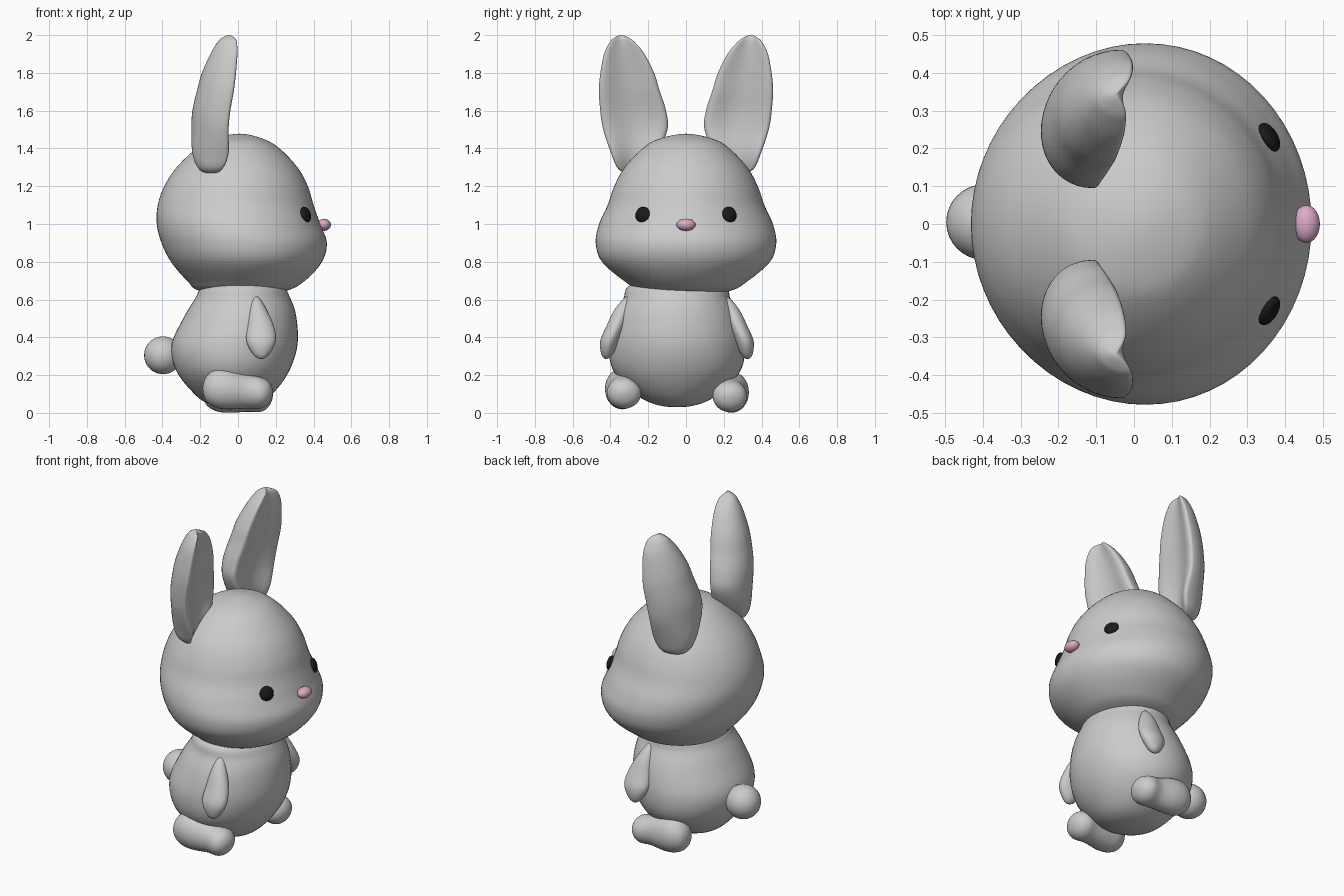
import bpy, bmesh, math
from mathutils import Matrix, Vector

if "Cube" in bpy.data.objects:
    bpy.data.objects.remove(bpy.data.objects["Cube"])


def spline(rows, steps):
    """Smoothly interpolate section rows; both ends close as round domes."""
    def phantom(pole, nxt):
        p = [2 * a - b for a, b in zip(pole, nxt)]
        p[0] = nxt[0]
        return p
    pts = [phantom(rows[0], rows[1])] + list(rows) + [phantom(rows[-1], rows[-2])]
    out = []
    for i in range(1, len(pts) - 2):
        a, b, c, d = pts[i - 1:i + 3]
        for s in range(steps):
            t = s / steps
            out.append([0.5 * (2 * q + (r - p) * t + (2 * p - 5 * q + 4 * r - u) * t * t
                               + (3 * q - p - 3 * r + u) * t ** 3)
                        for p, q, r, u in zip(a, b, c, d)])
    return out + [list(rows[-1])]


def finish(name, bm, color=None):
    bmesh.ops.remove_doubles(bm, verts=bm.verts, dist=1e-5)
    bmesh.ops.recalc_face_normals(bm, faces=bm.faces)
    for f in bm.faces:
        f.smooth = True
    me = bpy.data.meshes.new(name)
    bm.to_mesh(me)
    bm.free()
    ob = bpy.data.objects.new(name, me)
    bpy.context.collection.objects.link(ob)
    if color:
        mat = bpy.data.materials.get(name.split("_")[0]) or bpy.data.materials.new(name.split("_")[0])
        mat.diffuse_color = color
        mat.use_nodes = True
        mat.node_tree.nodes["Principled BSDF"].inputs["Base Color"].default_value = mat.diffuse_color
        me.materials.append(mat)
    return ob


def loft(name, rows, side=1, offset=(0, 0, 0), frac=0.5, dish=0.0, skew=0.0,
         lengthwise=False, segs=48, steps=6):
    """Rows are (height, back, front, centre y, half width); frac sets the widest point."""
    bm = bmesh.new()
    rings = []
    for z, xb, xf, yc, hw in spline(rows, steps):
        depth = xf - xb
        xc = xf - frac * depth
        ring = []
        for k in range(segs):
            a = 2 * math.pi * k / segs
            c, s = math.cos(a), math.sin(a)
            if c > 0:
                x = xc + depth * (frac * c - dish * c ** 3)
            else:
                x = xc + (1 - frac) * depth * c
            x += skew * hw * s
            y = side * (yc + hw * s)
            co = (z, y, x) if lengthwise else (x, y, z)
            ring.append(bm.verts.new(Vector(co) + Vector(offset)))
        rings.append(ring)
    for r0, r1 in zip(rings, rings[1:]):
        for k in range(segs):
            n = (k + 1) % segs
            bm.faces.new((r0[k], r0[n], r1[n], r1[k]))
    return finish(name, bm)


def ellipsoid(name, loc, radii, yaw=0.0, pitch=0.0, color=None):
    bm = bmesh.new()
    bmesh.ops.create_uvsphere(bm, u_segments=32, v_segments=20, radius=1)
    m = (Matrix.Translation(loc) @ Matrix.Rotation(yaw, 4, 'Z')
         @ Matrix.Rotation(pitch, 4, 'Y') @ Matrix.Diagonal((*radii, 1)))
    bmesh.ops.transform(bm, matrix=m, verts=bm.verts)
    return finish(name, bm, color)


# Head with wide cheeks
loft("head", [
    (0.61, 0.03, 0.03, 0, 0),
    (0.645, -0.20, 0.25, 0, 0.23),
    (0.70, -0.27, 0.355, 0, 0.33),
    (0.80, -0.355, 0.445, 0, 0.445),
    (0.90, -0.405, 0.47, 0, 0.478),
    (1.00, -0.43, 0.435, 0, 0.46),
    (1.10, -0.425, 0.40, 0, 0.415),
    (1.20, -0.39, 0.37, 0, 0.38),
    (1.30, -0.325, 0.315, 0, 0.325),
    (1.40, -0.22, 0.22, 0, 0.23),
    (1.45, -0.13, 0.135, 0, 0.145),
    (1.478, 0.01, 0.01, 0, 0)], segs=64)

# Pear-shaped body, set slightly to one side
BODY_Y = -0.048
loft("body", [
    (0.03, -0.02, -0.02, 0, 0),
    (0.05, -0.16, 0.11, 0, 0.13),
    (0.12, -0.25, 0.20, 0, 0.25),
    (0.23, -0.33, 0.275, 0, 0.34),
    (0.36, -0.352, 0.315, 0, 0.36),
    (0.50, -0.29, 0.31, 0, 0.33),
    (0.60, -0.23, 0.28, 0, 0.285),
    (0.68, -0.17, 0.22, 0, 0.24),
    (0.72, 0.02, 0.02, 0, 0)], offset=(0, BODY_Y, 0))

EAR = [
    (1.265, -0.14, -0.14, 0.29, 0),
    (1.29, -0.205, -0.07, 0.287, 0.07),
    (1.37, -0.24, -0.03, 0.275, 0.12),
    (1.50, -0.245, -0.035, 0.268, 0.17),
    (1.60, -0.24, -0.025, 0.28, 0.174),
    (1.71, -0.215, -0.005, 0.301, 0.16),
    (1.80, -0.19, 0.005, 0.311, 0.142),
    (1.90, -0.145, 0.01, 0.327, 0.107),
    (1.96, -0.11, 0.005, 0.337, 0.068),
    (1.985, -0.085, -0.01, 0.341, 0.04),
    (2.0, -0.048, -0.048, 0.344, 0)]

ARM = [
    (0.285, 0.125, 0.125, 0.375, 0),
    (0.31, 0.08, 0.165, 0.37, 0.03),
    (0.38, 0.045, 0.20, 0.358, 0.048),
    (0.46, 0.05, 0.19, 0.325, 0.048),
    (0.54, 0.06, 0.155, 0.292, 0.042),
    (0.60, 0.075, 0.12, 0.262, 0.025),
    (0.62, 0.095, 0.095, 0.25, 0)]

# Foot sections run from heel to toe: (x, bottom, top, y, half width)
FOOT = [
    (-0.187, 0.12, 0.12, 0.01, 0),
    (-0.17, 0.055, 0.18, 0.01, 0.055),
    (-0.12, 0.02, 0.222, 0.01, 0.085),
    (-0.05, 0.01, 0.222, 0.01, 0.09),
    (0.05, 0.015, 0.195, 0.0, 0.083),
    (0.12, 0.015, 0.18, 0.0, 0.09),
    (0.165, 0.045, 0.155, 0.0, 0.062),
    (0.185, 0.105, 0.105, 0.0, 0)]

BLACK = (0.01, 0.01, 0.01, 1)
PINK = (0.72, 0.40, 0.56, 1)

# Paired parts
for side, label in ((-1, "right"), (1, "left")):
    loft("ear_" + label, EAR, side, frac=0.25, dish=0.3, skew=0.13)
    loft("arm_" + label, ARM, side, (0, BODY_Y, 0), segs=32)
    loft("foot_" + label, FOOT, side, (0, BODY_Y + side * 0.28, -0.009 * side),
         lengthwise=True, segs=32)
    ellipsoid("eye_" + label, (0.358, side * 0.23, 1.05), (0.02, 0.042, 0.042),
              yaw=side * math.radians(31), pitch=math.radians(-16), color=BLACK)

# Nose and tail
ellipsoid("nose", (0.456, 0, 0.996), (0.036, 0.05, 0.032), color=PINK)
ellipsoid("tail", (-0.397, 0.005, 0.305), (0.1, 0.1, 0.1))
